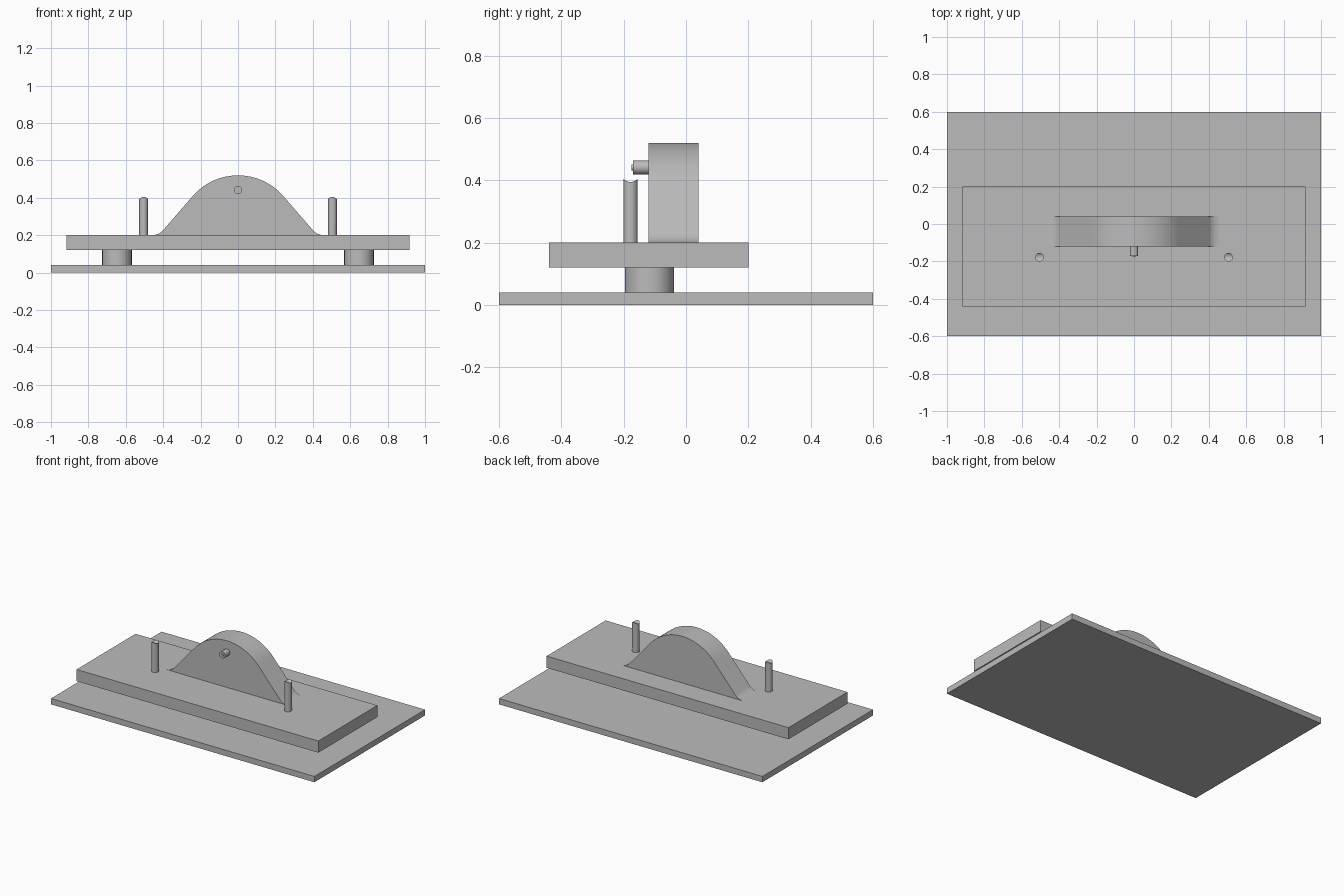
import bpy
import bmesh
from math import sin, cos, pi, radians
from mathutils import Matrix

cube = bpy.data.objects.get("Cube")
if cube:
    bpy.data.objects.remove(cube, do_unlink=True)

GREY = (0.5, 0.5, 0.5, 1)
grey = bpy.data.materials.new("plain_grey")
grey.use_nodes = True
grey.diffuse_color = GREY
grey.node_tree.nodes["Principled BSDF"].inputs["Base Color"].default_value = GREY


def finish(name, bm):
    """Turn a bmesh into a smooth-by-angle grey object."""
    bmesh.ops.recalc_face_normals(bm, faces=bm.faces)
    mesh = bpy.data.meshes.new(name)
    bm.to_mesh(mesh)
    bm.free()
    mesh.materials.append(grey)
    ob = bpy.data.objects.new(name, mesh)
    bpy.context.collection.objects.link(ob)
    bpy.ops.object.select_all(action="DESELECT")
    ob.select_set(True)
    bpy.context.view_layer.objects.active = ob
    bpy.ops.object.shade_smooth_by_angle(angle=radians(30))
    return ob


def box(name, x, y, z):
    bm = bmesh.new()
    bmesh.ops.create_cube(bm, size=1)
    for v in bm.verts:
        for axis, (lo, hi) in enumerate((x, y, z)):
            v.co[axis] = lo if v.co[axis] < 0 else hi
    return finish(name, bm)


def add_cylinder(bm, radius, depth, matrix):
    bmesh.ops.create_cone(bm, cap_ends=True, segments=48, radius1=radius,
                          radius2=radius, depth=depth, matrix=matrix)


def notched_pin(name, x, y, bottom, top, radius, groove):
    """Upright pin whose top is a shallow groove running along x."""
    n = 32
    bm = bmesh.new()
    low, high = [], []
    for k in range(n):
        a = 2 * pi * k / n
        dx, dy = radius * cos(a), radius * sin(a)
        dip = (groove**2 - dy**2) ** 0.5 - (groove**2 - radius**2) ** 0.5
        low.append(bm.verts.new((x + dx, y + dy, bottom)))
        high.append(bm.verts.new((x + dx, y + dy, top - dip)))
    bm.faces.new(low[::-1])
    for k in range(n):
        j = (k + 1) % n
        bm.faces.new((low[k], low[j], high[j], high[k]))
    # strips across the groove join each rim point to its mirror point
    for k in range(-n // 4, n // 4):
        ring = [high[i % n] for i in (k, k + 1, n // 2 - k - 1, n // 2 - k)]
        bm.faces.new(list(dict.fromkeys(ring)))
    return finish(name, bm)


# base plate and raised slab
box("base_plate", (-1, 1), (-0.6, 0.6), (0, 0.04))
box("raised_slab", (-0.918, 0.918), (-0.44, 0.2), (0.12, 0.2))

# supports and upright pins, one on each side
for side, sx in (("left", 1), ("right", -1)):
    bm = bmesh.new()
    add_cylinder(bm, 0.079, 0.08, Matrix.Translation((sx * 0.647, -0.117, 0.08)))
    finish(side + "_support", bm)
    notched_pin(side + "_pin", sx * 0.505, -0.178, 0.2, 0.405, 0.023, 0.031)

# hump: round crown, straight flanks, flared feet
R, FOOT, FLOOR = 0.32, 0.08, 0.2
slope = radians(49)
foot_z = FLOOR + FOOT * (1 - cos(slope))
foot_x = R * sin(slope) + (FLOOR + R * cos(slope) - foot_z) * cos(slope) / sin(slope)
steps = 16
half = [(R * sin(slope * i / steps), FLOOR + R * cos(slope * i / steps))
        for i in range(steps + 1)]
for i in range(9):
    a = slope * (1 - i / 8)
    half.append((foot_x + FOOT * (sin(slope) - sin(a)),
                 FLOOR + FOOT * (1 - cos(a))))
profile = [(-x, z) for x, z in half[:0:-1]] + half
bm = bmesh.new()
face = bm.faces.new([bm.verts.new((x, -0.12, z)) for x, z in profile])
back = bmesh.ops.extrude_face_region(bm, geom=[face])
bmesh.ops.translate(bm, vec=(0, 0.16, 0),
                    verts=[g for g in back["geom"] if isinstance(g, bmesh.types.BMVert)])
finish("hump", bm)

# peg on the front of the hump, with a small tip
for name, radius, y0, y1 in (("front_peg", 0.0225, -0.17, -0.12),
                             ("peg_tip", 0.01, -0.175, -0.165)):
    bm = bmesh.new()
    place = Matrix.Translation((0, (y0 + y1) / 2, 0.4415)) @ Matrix.Rotation(pi / 2, 4, "X")
    add_cylinder(bm, radius, y1 - y0, place)
    finish(name, bm)
